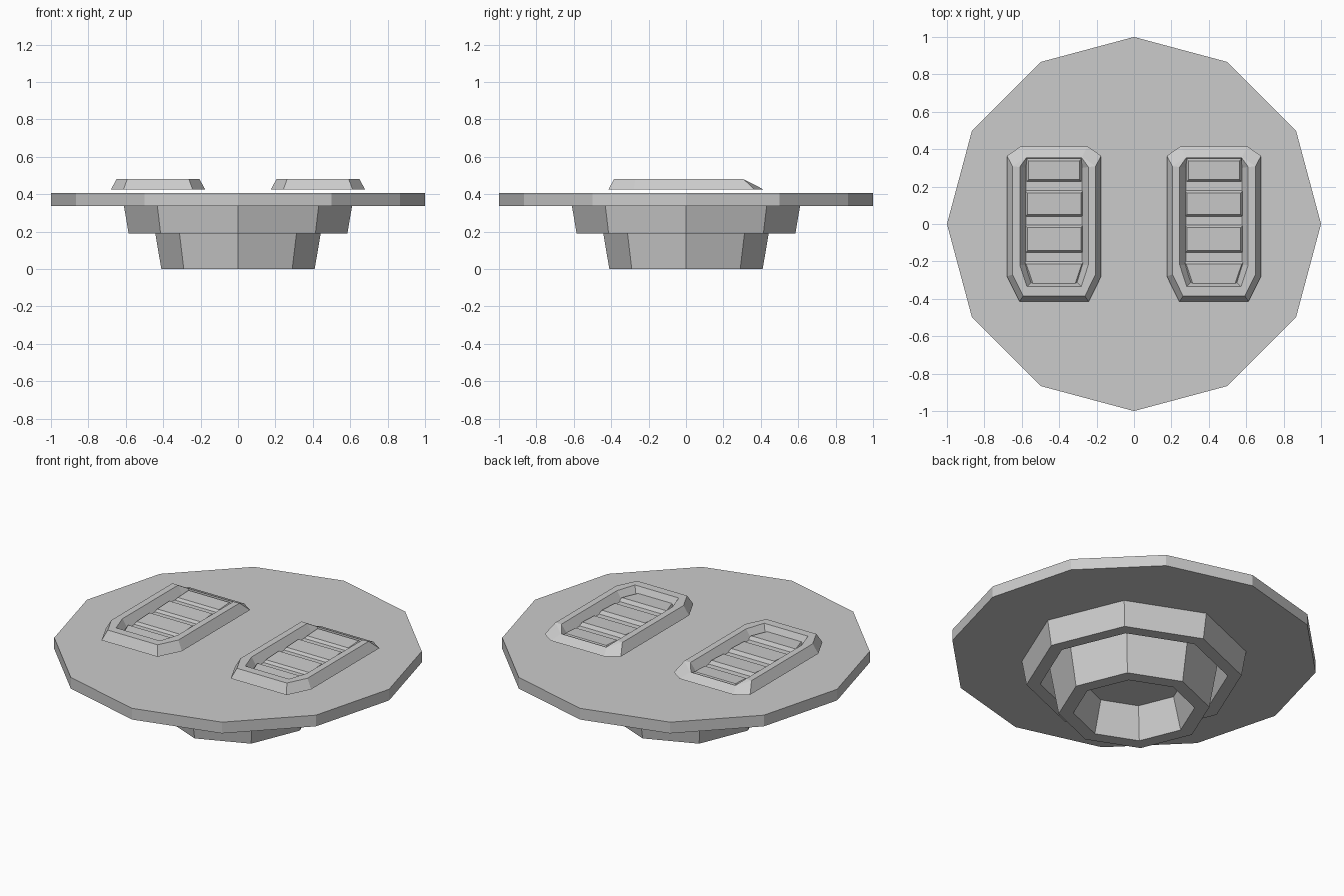
import bpy, bmesh
from math import sin, cos, tau

if "Cube" in bpy.data.objects:
    bpy.data.objects.remove(bpy.data.objects["Cube"])


def make_object(name, bm):
    bmesh.ops.recalc_face_normals(bm, faces=bm.faces[:])
    me = bpy.data.meshes.new(name)
    bm.to_mesh(me)
    bm.free()
    ob = bpy.data.objects.new(name, me)
    bpy.context.collection.objects.link(ob)
    return ob


def loft(bm, loops, cap_start=True, cap_end=True):
    rings = [[bm.verts.new(p) for p in loop] for loop in loops]
    n = len(rings[0])
    for a, b in zip(rings, rings[1:]):
        for i in range(n):
            j = (i + 1) % n
            bm.faces.new((a[i], a[j], b[j], b[i]))
    if cap_start:
        bm.faces.new(rings[0][::-1])
    if cap_end:
        bm.faces.new(rings[-1])


def lathe(name, sides, profile):
    bm = bmesh.new()
    loft(bm, [[(r * cos(tau * i / sides), r * sin(tau * i / sides), z)
               for i in range(sides)] for r, z in profile])
    return make_object(name, bm)


def mirrored(half, cx):
    return [(cx + x, y, z) for x, y, z in half] + \
           [(cx - x, y, z) for x, y, z in reversed(half)]


# Round twelve-sided plate
lathe("plate", 12, [(1, 0.338), (1, 0.405)])

# Stepped eight-sided nozzle: shallow groove between the rings, open mouth
lathe("nozzle", 8, [(0.61, 0.338), (0.585, 0.19), (0.51, 0.19), (0.468, 0.325),
                    (0.465, 0.325), (0.41, 0.0), (0.33, 0.0), (0.28, 0.19)])

# Vent frame outlines (right half): outer foot, outer top, inner top, floor
FRAME = [
    [(0.178, 0.415, 0.425), (0.252, 0.365, 0.425), (0.252, -0.28, 0.425), (0.185, -0.415, 0.425)],
    [(0.150, 0.358, 0.450), (0.222, 0.308, 0.48), (0.222, -0.27, 0.48), (0.165, -0.385, 0.48)],
    [(0.148, 0.354, 0.450), (0.183, 0.305, 0.48), (0.183, -0.22, 0.48), (0.145, -0.335, 0.48)],
    [(0.146, 0.350, 0.430), (0.150, 0.300, 0.43), (0.150, -0.22, 0.43), (0.120, -0.310, 0.43)],
]

# Slats: back y, front y, back half width, front half width
SLATS = [(0.352, 0.225, 0.148, 0.148), (0.18, 0.04, 0.155, 0.155),
         (-0.005, -0.155, 0.155, 0.155), (-0.20, -0.33, 0.16, 0.125)]

for side, cx in (("left", -0.4275), ("right", 0.4275)):
    bm = bmesh.new()
    loft(bm, [mirrored(h, cx) for h in FRAME])
    make_object(side + "_vent_frame", bm)

    bm = bmesh.new()
    for yb, yf, wb, wf in SLATS:
        loft(bm, [mirrored([(wb, yb, 0.428), (wf, yf, 0.428)], cx),
                  mirrored([(wb - 0.012, yb - 0.015, 0.45), (wf - 0.012, yf + 0.012, 0.445)], cx)])
    make_object(side + "_vent_slats", bm)
